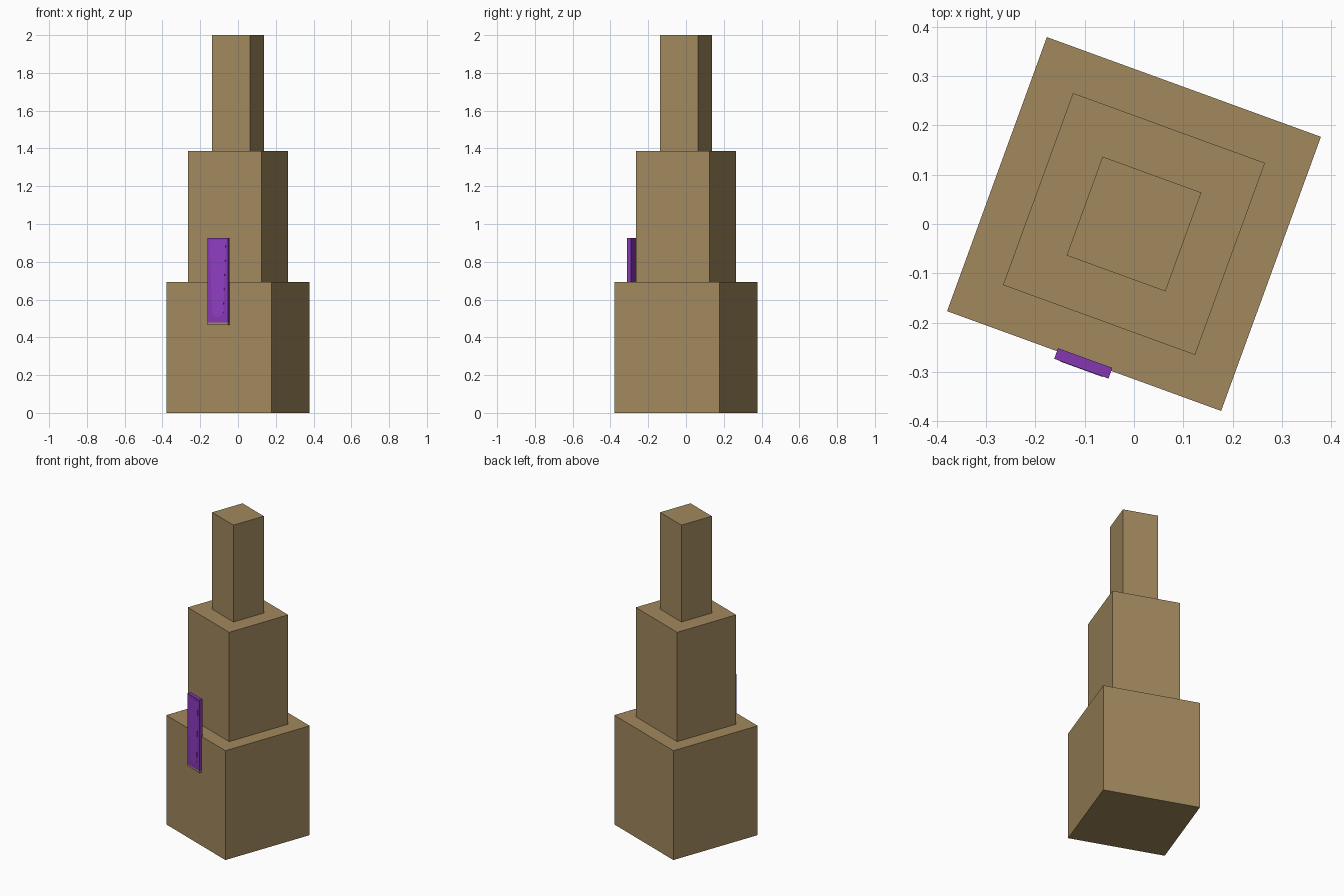
import bpy
import bmesh
import math
from mathutils import Matrix

cube = bpy.data.objects.get("Cube")
if cube:
    bpy.data.objects.remove(cube, do_unlink=True)

TURN = Matrix.Rotation(math.radians(-20), 4, 'Z')


def material(name, rgb):
    mat = bpy.data.materials.new(name)
    mat.use_nodes = True
    mat.diffuse_color = (*rgb, 1)
    mat.node_tree.nodes["Principled BSDF"].inputs["Base Color"].default_value = (*rgb, 1)
    return mat


sandstone = material("sandstone", (0.36, 0.25, 0.112))
purple = material("purple cloth", (0.235, 0.038, 0.45))
bright_purple = material("bright purple cloth", (0.275, 0.048, 0.54))


def finish(name, bm, mat):
    bmesh.ops.recalc_face_normals(bm, faces=bm.faces)
    bm.transform(TURN)
    mesh = bpy.data.meshes.new(name)
    bm.to_mesh(mesh)
    bm.free()
    mesh.materials.append(mat)
    bpy.context.collection.objects.link(bpy.data.objects.new(name, mesh))


def box(name, width, y0, y1, z0, z1, mat):
    bm = bmesh.new()
    bmesh.ops.create_cube(bm, size=1)
    bm.transform(Matrix.Translation((0, (y0 + y1) / 2, (z0 + z1) / 2))
                 @ Matrix.Diagonal((width, y1 - y0, z1 - z0, 1)))
    finish(name, bm, mat)


# Three stacked square tiers
for name, side, z0, z1 in (("lower_tier", 0.591, 0, 0.693),
                           ("middle_tier", 0.414, 0.693, 1.386),
                           ("upper_tier", 0.213, 1.386, 2)):
    box(name, side, -side / 2, side / 2, z0, z1, mat=sandstone)

# Hanging banner with a sandstone hem
BACK, FRONT = -0.289, -0.312
box("banner", 0.117, FRONT, BACK, 0.478, 0.927, purple)
box("banner_hem", 0.117, FRONT, BACK, 0.466, 0.478, sandstone)

# Brighter tapered panel with a rounded foot
outline = [(0.046, 0.915), (-0.046, 0.915)]
for i in range(9):
    a = math.pi * (1 + i / 8)
    outline.append((0.032 * math.cos(a), 0.54 + 0.032 * math.sin(a)))
bm = bmesh.new()
face = bm.faces.new([bm.verts.new((x, FRONT - 0.001, z)) for x, z in outline])
solid = bmesh.ops.extrude_face_region(bm, geom=[face])
for v in solid["geom"]:
    if isinstance(v, bmesh.types.BMVert):
        v.co.y += 0.002
finish("banner_panel", bm, bright_purple)
